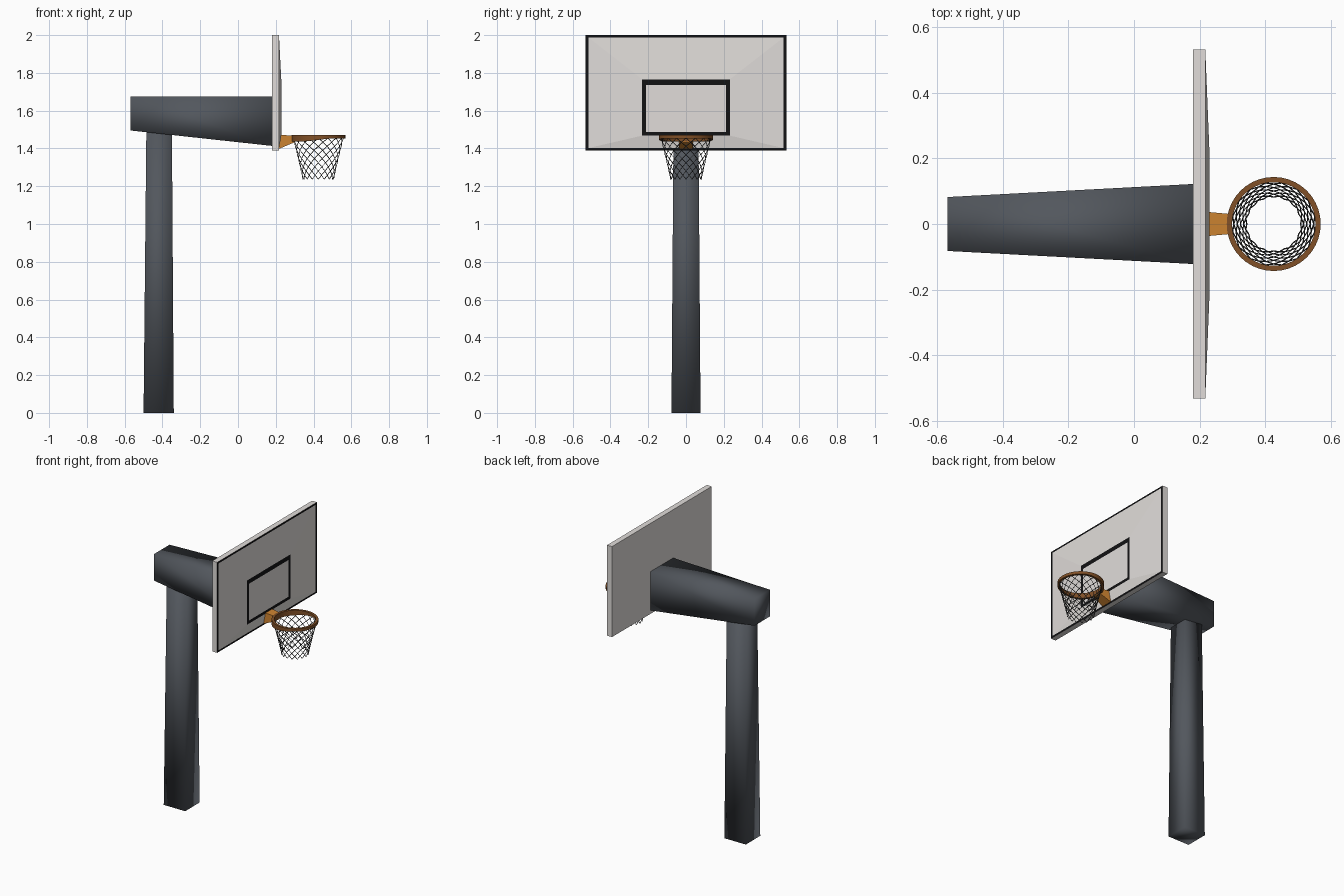
import bpy, bmesh
from math import sin, cos, pi

if "Cube" in bpy.data.objects:
    bpy.data.objects.remove(bpy.data.objects["Cube"])


def material(name, r, g, b):
    m = bpy.data.materials.new(name)
    m.diffuse_color = (r, g, b, 1)
    m.use_nodes = True
    m.node_tree.nodes["Principled BSDF"].inputs["Base Color"].default_value = m.diffuse_color
    return m


STEEL = material("dark_steel", 0.085, 0.095, 0.11)
WHITE = material("board_white", 0.75, 0.72, 0.70)
BLACK = material("marking_black", 0.006, 0.006, 0.007)
ORANGE = material("bracket_orange", 0.62, 0.23, 0.03)
BROWN = material("rim_brown", 0.22, 0.08, 0.02)
CORD = material("net_cord", 0.06, 0.06, 0.06)


def rect_x(x, y, z0, z1):
    """Rectangle facing +x, half width y."""
    return [(x, -y, z0), (x, y, z0), (x, y, z1), (x, -y, z1)]


def rect_z(z, x0, x1, y):
    """Rectangle facing +z, half width y."""
    return [(x0, -y, z), (x1, -y, z), (x1, y, z), (x0, y, z)]


def loft(name, rings, mats, band_mats=None, smooth=False, closed=False):
    """Bridge matching loops; cap both ends, or join last to first if closed."""
    bm = bmesh.new()
    loops = [[bm.verts.new(p) for p in ring] for ring in rings]
    n = len(loops[0])
    pairs = list(zip(loops, loops[1:] + loops[:1]))
    if not closed:
        pairs.pop()
        bm.faces.new(loops[0][::-1])
        bm.faces.new(loops[-1])
    for k, (a, b) in enumerate(pairs):
        for i in range(n):
            j = (i + 1) % n
            f = bm.faces.new((a[i], a[j], b[j], b[i]))
            f.material_index = band_mats[k] if band_mats else 0
    bmesh.ops.recalc_face_normals(bm, faces=bm.faces)
    for f in bm.faces:
        f.smooth = smooth
    me = bpy.data.meshes.new(name)
    bm.to_mesh(me)
    bm.free()
    for m in mats:
        me.materials.append(m)
    ob = bpy.data.objects.new(name, me)
    bpy.context.collection.objects.link(ob)
    return ob


# Tapered post and cantilever arm (softly shaded boxes)
loft("post", [rect_z(0, -0.50, -0.34, 0.077),
              rect_z(1.515, -0.485, -0.35, 0.066)], [STEEL], smooth=True)
loft("support_arm", [rect_x(-0.568, 0.082, 1.495, 1.675),
                     rect_x(0.185, 0.122, 1.413, 1.675)], [STEEL], smooth=True)

# Backboard: front swells slightly towards the target square
loft("backboard", [rect_x(0.18, 0.531, 1.39, 2.0),
                   rect_x(0.217, 0.531, 1.39, 2.0),
                   rect_x(0.2175, 0.517, 1.402, 1.988),
                   rect_x(0.229, 0.232, 1.468, 1.766),
                   rect_x(0.229, 0.212, 1.488, 1.736)],
     [WHITE, BLACK], band_mats=[0, 1, 0, 1])

# Bracket between board and rim
loft("rim_bracket", [rect_x(0.21, 0.038, 1.395, 1.474),
                     rect_x(0.298, 0.030, 1.432, 1.466)], [ORANGE])

# Rim: flat band, deeper on the side near the board
CX, R_OUT, R_IN, SIDES = 0.425, 0.143, 0.127, 40
sections = []
for i in range(SIDES):
    a = 2 * pi * i / SIDES
    low = 1.452 - 0.016 * min(1, max(0, 0.4 - cos(a)))
    sections.append([(CX + r * cos(a), r * sin(a), z) for r, z in
                     ((R_IN, low), (R_OUT, low), (R_OUT, 1.471), (R_IN, 1.471))])
rim = loft("rim", sections, [BROWN], smooth=True, closed=True)
bpy.context.view_layer.objects.active = rim
rim.select_set(True)
bpy.ops.object.shade_smooth_by_angle()

# Net: crossing helical cords narrowing downwards
CORDS, STEPS = 16, 10
net = bpy.data.curves.new("net", "CURVE")
net.dimensions = "3D"
net.bevel_depth = 0.002
net.bevel_resolution = 0
for turn in (1, -1):
    for c in range(CORDS):
        s = net.splines.new("POLY")
        s.points.add(STEPS)
        for k, p in enumerate(s.points):
            t = k / STEPS
            a = 2 * pi * c / CORDS + turn * k * pi / CORDS
            r = 0.133 - 0.058 * t + 0.007 * t * t
            p.co = (CX + r * cos(a), r * sin(a), 1.455 - 0.218 * t, 1)
net.materials.append(CORD)
bpy.context.collection.objects.link(bpy.data.objects.new("net", net))
